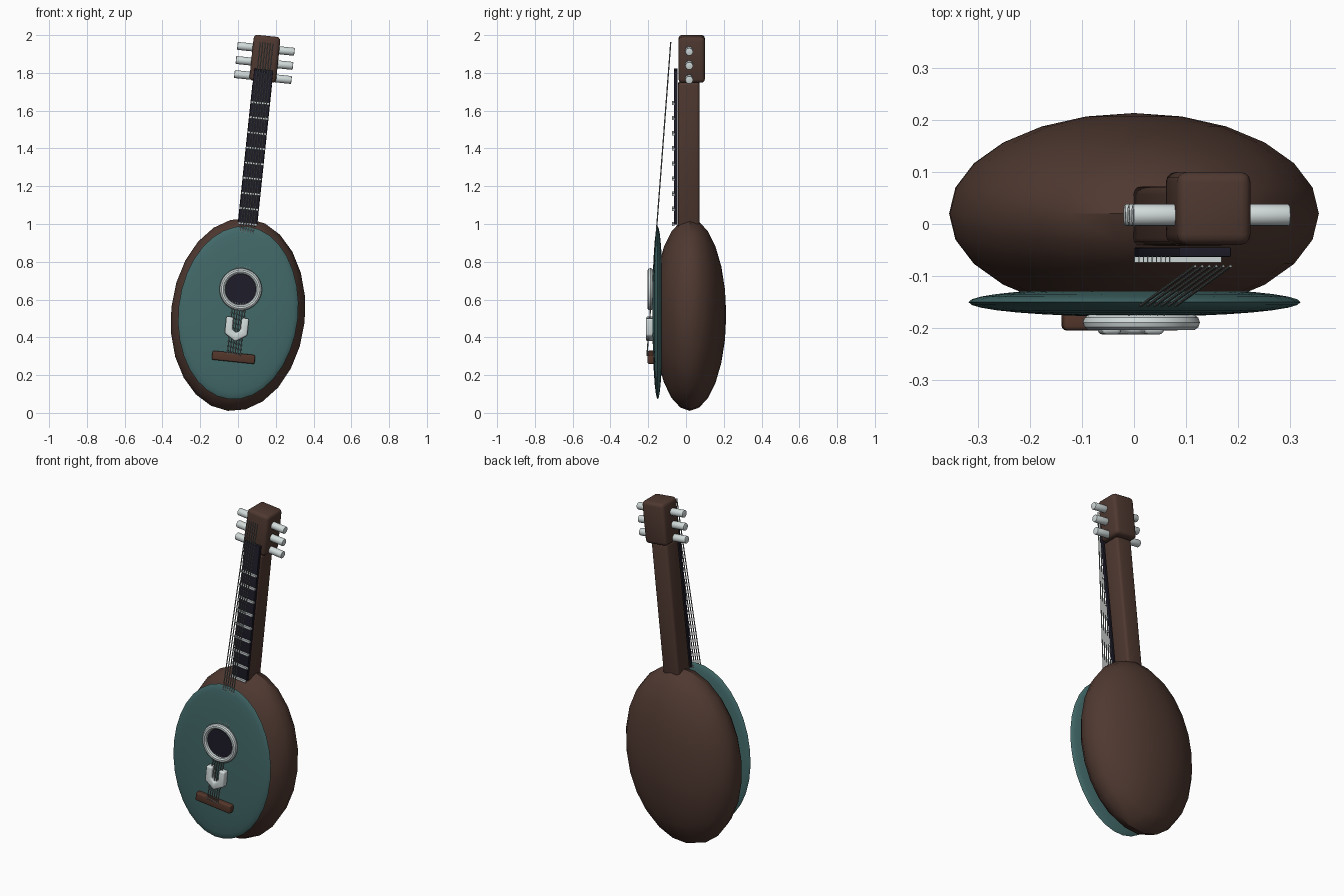
import bpy, bmesh, math
from mathutils import Matrix, Vector

if "Cube" in bpy.data.objects:
    bpy.data.objects.remove(bpy.data.objects["Cube"])

# Parts are laid out along an upright axis with the body centre at the origin,
# then everything leans 6 degrees sideways around that centre.
LEAN = Matrix.Translation((0, 0, 0.52)) @ Matrix.Rotation(math.radians(6), 4, 'Y')


def material(name, rgb):
    m = bpy.data.materials.new(name)
    m.diffuse_color = (*rgb, 1)
    m.use_nodes = True
    m.node_tree.nodes["Principled BSDF"].inputs["Base Color"].default_value = m.diffuse_color
    return m


BROWN = material("dark brown wood", (0.078, 0.040, 0.030))
RED_BROWN = material("reddish brown wood", (0.088, 0.037, 0.024))
TEAL = material("teal paint", (0.055, 0.140, 0.140))
NAVY = material("near black navy", (0.013, 0.012, 0.022))
PALE = material("pale silver", (0.64, 0.70, 0.70))
STEEL = material("string steel", (0.24, 0.26, 0.26))


def finish(name, bm, mat, bevel=0, segments=3):
    bmesh.ops.recalc_face_normals(bm, faces=bm.faces)
    me = bpy.data.meshes.new(name)
    bm.to_mesh(me)
    bm.free()
    me.materials.append(mat)
    ob = bpy.data.objects.new(name, me)
    bpy.context.collection.objects.link(ob)
    ob.matrix_world = LEAN
    bpy.context.view_layer.objects.active = ob
    ob.select_set(True)
    if bevel:
        mod = ob.modifiers.new("rounded edges", 'BEVEL')
        mod.width, mod.segments = bevel, segments
        bpy.ops.object.modifier_apply(modifier=mod.name)
    bpy.ops.object.shade_smooth_by_angle(angle=math.radians(35))
    ob.select_set(False)
    return ob


def box(name, centre, size, mat, bevel=0):
    bm = bmesh.new()
    bmesh.ops.create_cube(bm, size=1, matrix=Matrix.Translation(centre) @ Matrix.Diagonal((*size, 1)))
    return finish(name, bm, mat, bevel)


def ellipsoid(name, centre, radii, mat, segs, rings):
    # poles face front and back
    bm = bmesh.new()
    m = Matrix.Translation(centre) @ Matrix.Diagonal((*radii, 1)) @ Matrix.Rotation(math.pi / 2, 4, 'X')
    bmesh.ops.create_uvsphere(bm, u_segments=segs, v_segments=rings, radius=1, matrix=m)
    return finish(name, bm, mat)


def rod(name, a, b, r, mat, sides, bevel=0):
    a, b = Vector(a), Vector(b)
    turn = (b - a).to_track_quat('Z', 'Y').to_matrix().to_4x4()
    bm = bmesh.new()
    bmesh.ops.create_cone(bm, cap_ends=True, segments=sides, radius1=r, radius2=r,
                          depth=(b - a).length, matrix=Matrix.Translation((a + b) / 2) @ turn)
    return finish(name, bm, mat, bevel, 2)


def ring(name, centre, major, minor, mat, segs=40, sides=10):
    bm = bmesh.new()
    grid = []
    for i in range(segs):
        t = 2 * math.pi * i / segs
        row = []
        for j in range(sides):
            p = 2 * math.pi * j / sides
            d = major + minor * math.cos(p)
            row.append(bm.verts.new((centre[0] + d * math.cos(t), centre[1] + minor * math.sin(p),
                                     centre[2] + d * math.sin(t))))
        grid.append(row)
    for i in range(segs):
        for j in range(sides):
            k, l = (i + 1) % segs, (j + 1) % sides
            bm.faces.new((grid[i][j], grid[k][j], grid[k][l], grid[i][l]))
    return finish(name, bm, mat)


def plate(name, outline, y0, y1, mat, bevel):
    bm = bmesh.new()
    face = bm.faces.new([bm.verts.new((x, y0, z)) for x, z in outline])
    new = bmesh.ops.extrude_face_region(bm, geom=[face])["geom"]
    bmesh.ops.translate(bm, vec=(0, y1 - y0, 0), verts=[v for v in new if isinstance(v, bmesh.types.BMVert)])
    return finish(name, bm, mat, bevel)


# Body and soundboard
ellipsoid("body", (0, 0.02, 0), (0.355, 0.193, 0.512), BROWN, 24, 12)
ellipsoid("soundboard", (0, -0.15, 0.01), (0.317, 0.028, 0.46), TEAL, 32, 16)

# Sound hole with its ring
rod("sound_hole", (0, -0.165, 0.135), (0, -0.188, 0.135), 0.09, NAVY, 40)
ring("sound_hole_ring", (0, -0.189, 0.135), 0.097, 0.0155, PALE)

# Notched ornament and bridge
half = [(0.06, 0.06), (0.06, -0.03), (0, -0.068)]
notch = [(0.022, 0.06), (0.022, -0.005), (0, -0.022)]
right = half[:2] + [half[2]]
outline = right + [(-x, z) for x, z in reversed(half[:2])] \
    + [(-x, z) for x, z in notch] + list(reversed(notch[:2]))
outline = [(x, z - 0.075) for x, z in outline]
plate("ornament", outline, -0.17, -0.212, PALE, 0.009)
box("bridge", (0, -0.183, -0.227), (0.228, 0.042, 0.048), RED_BROWN, 0.008)

# Neck, fretboard and frets
box("neck", (0, 0.015, 0.845), (0.104, 0.114, 0.79), BROWN, 0.015)
box("fretboard", (0, -0.054, 0.895), (0.1, 0.018, 0.82), NAVY, 0.002)
for i in range(9):
    box(f"fret_{i + 1}", (0, -0.068, 0.483 + 0.0805 * i), (0.1, 0.012, 0.012), PALE)

# Headstock with three pegs on each side
box("headstock", (0, 0.03, 1.362), (0.142, 0.14, 0.244), BROWN, 0.02)
for side in (-1, 1):
    for i in range(3):
        z = 1.265 + 0.075 * i
        rod(f"peg_{'left' if side < 0 else 'right'}_{i + 1}", (side * 0.05, 0.017, z),
            (side * 0.152, 0.017, z), 0.021, PALE, 16, 0.004)

# Six straight strings from bridge to headstock
for i in range(6):
    x = -0.034 + 0.0136 * i
    rod(f"string_{i + 1}", (x, -0.2065, -0.215), (x, -0.081, 1.447), 0.003, STEEL, 8)
